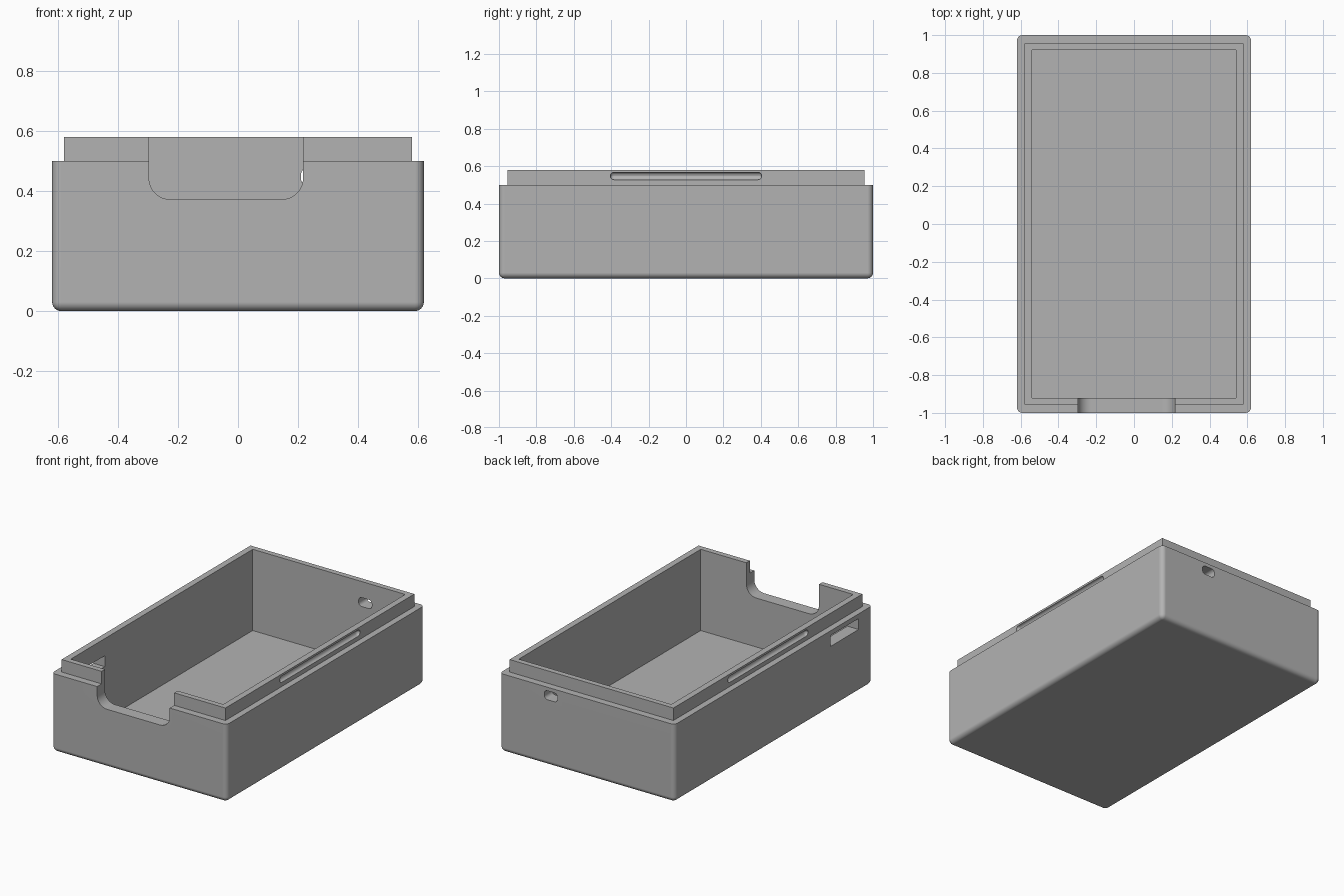
import bpy, bmesh, math
from mathutils import Matrix, Vector

if "Cube" in bpy.data.objects:
    bpy.data.objects.remove(bpy.data.objects["Cube"], do_unlink=True)

grey = bpy.data.materials.new("plain grey")
grey.use_nodes = True
colour = (0.45, 0.45, 0.45, 1)
grey.diffuse_color = colour
grey.node_tree.nodes["Principled BSDF"].inputs["Base Color"].default_value = colour


def block(name, lo, hi, radius=0, rounded=None, segments=6):
    """Box between two corners, with the edges chosen by the rule rounded."""
    lo, hi = Vector(lo), Vector(hi)
    bm = bmesh.new()
    bmesh.ops.create_cube(bm, size=1)
    size = hi - lo
    bm.transform(Matrix.Translation((lo + hi) / 2) @ Matrix.Diagonal((*size, 1)))
    if radius:
        edges = [e for e in bm.edges if rounded(e)]
        bmesh.ops.bevel(bm, geom=edges, offset=radius, segments=segments,
                        profile=0.5, affect='EDGES')
    mesh = bpy.data.meshes.new(name)
    bm.to_mesh(mesh)
    bm.free()
    mesh.materials.append(grey)
    obj = bpy.data.objects.new(name, mesh)
    bpy.context.collection.objects.link(obj)
    return obj


def along(axis, below=None):
    """Rule: edges parallel to an axis, optionally only low ones."""
    def rule(e):
        a, b = (v.co for v in e.verts)
        d = b - a
        return abs(d[axis]) > 0.99 * d.length and (below is None or max(a.z, b.z) < below)
    return rule


def combine(target, tool, operation):
    mod = target.modifiers.new(tool.name, 'BOOLEAN')
    mod.operation, mod.solver, mod.object = operation, 'EXACT', tool
    bpy.context.view_layer.objects.active = target
    bpy.ops.object.modifier_apply(modifier=mod.name)
    bpy.data.objects.remove(tool, do_unlink=True)


# Outer body: rounded uprights and base, sharp top edge
box = block("open_box", (-0.62, -1, 0), (0.62, 1, 0.5), 0.03,
            lambda e: along(2)(e) or max(v.co.z for v in e.verts) < 0.01)

# Inset rim that stands above the body
combine(box, block("rim", (-0.58, -0.955, 0.4), (0.58, 0.955, 0.58)), 'UNION')

# Hollow interior
combine(box, block("cavity", (-0.54, -0.92, 0.06), (0.54, 0.92, 0.8)), 'DIFFERENCE')

# Wide notch in the front wall with rounded lower corners
combine(box, block("front_notch", (-0.297, -1.1, 0.373), (0.217, -0.85, 0.8), 0.07,
                   along(1, 0.5), 8), 'DIFFERENCE')

# Small rounded port in the back wall
combine(box, block("back_port", (0.21, 0.85, 0.42), (0.303, 1.1, 0.477), 0.022,
                   along(1)), 'DIFFERENCE')

# Rectangular port in the right wall, near the front
combine(box, block("side_port", (-0.7, -0.86, 0.4), (-0.5, -0.575, 0.47)), 'DIFFERENCE')

# Shallow round-ended grooves on both long sides of the rim
for side in (-1, 1):
    groove = block("groove", (side * 0.58 - 0.02, -0.405, 0.527),
                   (side * 0.58 + 0.02, 0.405, 0.567), 0.0195, lambda e: True, 4)
    combine(box, groove, 'DIFFERENCE')

# Smooth rounded edges, crisp flat faces
bpy.ops.object.select_all(action='DESELECT')
box.select_set(True)
bpy.context.view_layer.objects.active = box
bpy.ops.object.shade_smooth_by_angle(angle=math.radians(30))
weighted = box.modifiers.new("weighted_normals", 'WEIGHTED_NORMAL')
weighted.keep_sharp = True
